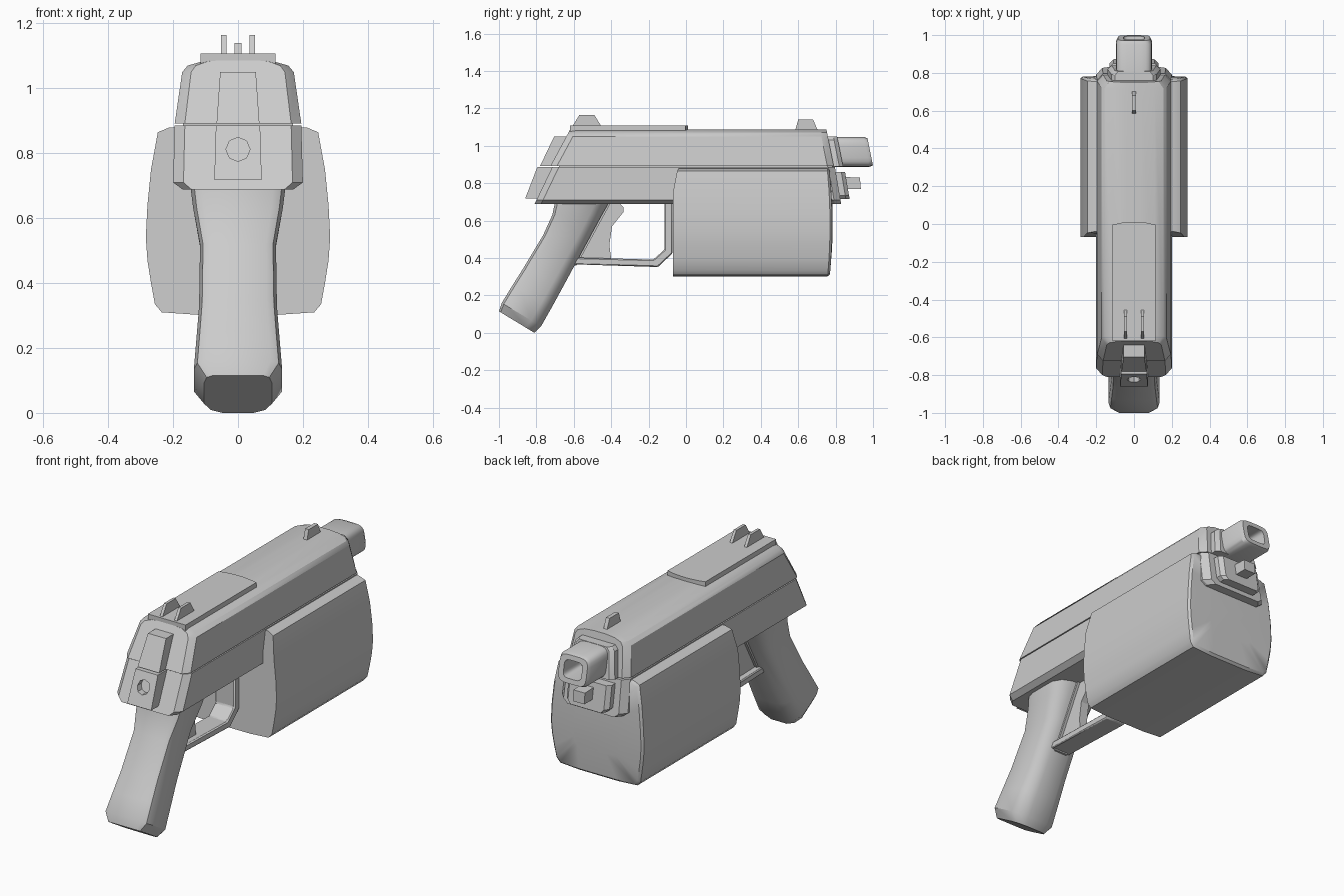
import bpy, bmesh, math
from mathutils import Vector

if "Cube" in bpy.data.objects:
    bpy.data.objects.remove(bpy.data.objects["Cube"])

grey = bpy.data.materials.new("light grey")
grey.use_nodes = True
COLOR = (0.6, 0.6, 0.6, 1)
grey.diffuse_color = COLOR
grey.node_tree.nodes["Principled BSDF"].inputs["Base Color"].default_value = COLOR


def finish(name, bm, bevel=0, segments=1, smooth=30):
    bmesh.ops.recalc_face_normals(bm, faces=bm.faces)
    mesh = bpy.data.meshes.new(name)
    bm.to_mesh(mesh)
    bm.free()
    mesh.materials.append(grey)
    obj = bpy.data.objects.new(name, mesh)
    bpy.context.collection.objects.link(obj)
    bpy.ops.object.select_all(action="DESELECT")
    obj.select_set(True)
    bpy.context.view_layer.objects.active = obj
    bpy.ops.object.shade_smooth_by_angle(angle=math.radians(smooth))
    if bevel:
        mod = obj.modifiers.new("bevel", "BEVEL")
        mod.width, mod.segments, mod.limit_method = bevel, segments, "ANGLE"
    return obj


def loft(name, rings, closed=False, **kw):
    """Skin rings of equal point count, capped at both ends unless closed."""
    bm = bmesh.new()
    loops = [[bm.verts.new(p) for p in ring] for ring in rings]
    n = len(loops[0])
    pairs = list(zip(loops, loops[1:])) + ([(loops[-1], loops[0])] if closed else [])
    for a, b in pairs:
        for i in range(n):
            j = (i + 1) % n
            bm.faces.new((a[i], a[j], b[j], b[i]))
    if not closed:
        bm.faces.new(loops[0])
        bm.faces.new(loops[-1])
    return finish(name, bm, **kw)


def side_plate(name, profile, half, x=0, **kw):
    """Extrude a (y, z) profile across x."""
    return loft(name, [[(x + s * half, y, z) for y, z in profile] for s in (-1, 1)], **kw)


def mirrored(half):
    """Close a right-hand (x, z) outline, listed bottom to top."""
    return half + [(-x, z) for x, z in reversed(half)]


def body(name, half, z0, rear, front, chamfer=0.035, **kw):
    """Long body whose slanted ends are (y at z0, slope) and have side chamfers."""
    section = mirrored(half)
    rings = []
    for (y, k), inset, narrow in ((rear, 0, 0.84), (rear, chamfer, 1),
                                  (front, -chamfer, 1), (front, 0, 0.84)):
        rings.append([(x * narrow, y + inset + k * (z - z0), z) for x, z in section])
    return loft(name, rings, **kw)


# Upper slide and lower frame, separated by a narrow seam
body("slide", [(0.195, 0.892), (0.172, 1.05), (0.155, 1.07), (0.11, 1.083), (0.04, 1.088)],
     0.892, (-0.725, 0.54), (0.79, -0.2))
body("frame", [(0.17, 0.688), (0.2, 0.71), (0.195, 0.886)],
     0.688, (-0.81, 0.48), (0.83, -0.17))
side_plate("seam_core", [(-0.68, 0.87), (0.76, 0.87), (0.76, 0.91), (-0.68, 0.91)], 0.17)

# Stepped plates on the muzzle end
body("muzzle_plate", [(0.14, 0.89), (0.12, 1.03), (0.1, 1.05)], 0.89, (0.6, 0), (0.84, -0.2), 0.02)
body("lower_muzzle_plate", [(0.11, 0.715), (0.13, 0.735), (0.13, 0.86)],
     0.715, (0.6, 0), (0.875, -0.17), 0.02)
side_plate("muzzle_peg", [(0.8, 0.77), (0.935, 0.77), (0.93, 0.83), (0.8, 0.835)], 0.035)


# Barrel: rounded square tube with a recessed bore
def squircle(r, y, slope, n=24, power=0.45):
    ring = []
    for i in range(n):
        a = math.tau * (i + 0.5) / n
        c, s = math.cos(a), math.sin(a)
        x = r * math.copysign(abs(c) ** power, c)
        z = 0.85 * r * math.copysign(abs(s) ** power, s)
        ring.append((x, y + slope * z, 0.968 + z))
    return ring


loft("barrel", [squircle(0.095, 0.78, 0), squircle(0.095, 0.965, -0.2),
                squircle(0.085, 0.985, -0.2), squircle(0.055, 0.985, -0.2),
                squircle(0.048, 0.85, 0)])

# Bulged front housing
half = [(0.12, 0.302), (0.235, 0.31), (0.256, 0.335), (0.268, 0.40), (0.279, 0.47), (0.284, 0.54),
        (0.279, 0.64), (0.268, 0.75), (0.247, 0.865), (0.21, 0.88)]


def housing_ring(y, scale, bulge):
    return [(x * scale, y + bulge * (1 - ((z - 0.58) / 0.3) ** 2),
             0.59 + (z - 0.59) * scale) for x, z in mirrored(half)]


back = [(x, -0.07 + max(0, z - 0.82) * 0.5, z) for x, z in mirrored(half)]
loft("front_housing", [back, housing_ring(0.755, 1, 0.015), housing_ring(0.768, 0.96, 0.013),
                       housing_ring(0.78, 0.5, 0.004)], smooth=40)


# Grip: slanted rounded sections from frame to butt
def grip_ring(back, front, w):
    a, b = Vector(back), Vector(front)
    shape = [(0, 0.74), (0.05, 0.92), (0.2, 1), (0.75, 1), (0.92, 0.8), (1, 0.45)]
    pts = [(w * k, *a.lerp(b, t)) for t, k in shape]
    return pts + [(-x, y, z) for x, y, z in reversed(pts)]


loft("grip", [grip_ring(*s) for s in (
    ((-0.70, 0.70), (-0.41, 0.70), 0.147),
    ((-0.715, 0.63), (-0.45, 0.63), 0.138),
    ((-0.765, 0.52), (-0.515, 0.51), 0.117),
    ((-0.87, 0.345), (-0.65, 0.26), 0.12),
    ((-0.93, 0.25), (-0.71, 0.15), 0.128),
    ((-0.985, 0.16), (-0.775, 0.035), 0.136),
    ((-1.0, 0.115), (-0.81, 0.0), 0.105))], smooth=35)
side_plate("grip_front_strap", [(-0.46, 0.69), (-0.405, 0.69), (-0.585, 0.36), (-0.64, 0.36)], 0.04)

# Trigger and its guard
outer = [(-0.62, 0.367), (-0.15, 0.352), (-0.072, 0.425), (-0.072, 0.70)]
inner = [(-0.115, 0.70), (-0.115, 0.445), (-0.175, 0.392), (-0.60, 0.403)]
side_plate("trigger_guard", outer + inner, 0.06, bevel=0.006)
side_plate("trigger", [(-0.58, 0.39), (-0.40, 0.395), (-0.41, 0.47), (-0.395, 0.57),
                       (-0.335, 0.645), (-0.335, 0.672), (-0.36, 0.70), (-0.44, 0.70)], 0.025)

# Top cover plate with a slightly bowed leading edge
arc = [(0.115 * t, 0.012 - 0.016 * t * t) for t in (1, 0.6, 0.2, -0.2, -0.6, -1)]
outline = arc + [(-0.115, -0.62), (0.115, -0.62)]
loft("top_cover", [[(x, y, z) for x, y in outline] for z in (1.06, 1.108)])

# Sights
for side, label in ((-1, "right"), (1, "left")):
    side_plate("rear_sight_" + label, [(-0.61, 1.1), (-0.57, 1.165), (-0.49, 1.165), (-0.45, 1.1)],
               0.008, x=side * 0.044)
side_plate("front_sight", [(0.58, 1.07), (0.6, 1.14), (0.68, 1.14), (0.71, 1.07)], 0.011)


# Rear hammer panels, the lower one with an octagonal socket
def rear_panel(name, low, high, depth, wide, narrow, hole=None):
    (y0, z0), (y1, z1) = low, high
    bm = bmesh.new()
    corners = [(-wide, y0, z0), (wide, y0, z0), (narrow, y1, z1), (-narrow, y1, z1)]
    face = [bm.verts.new(p) for p in corners]
    rear = [bm.verts.new((x, y + depth, z)) for x, y, z in corners]
    for i in range(4):
        j = (i + 1) % 4
        bm.faces.new((face[i], face[j], rear[j], rear[i]))
    bm.faces.new(rear)
    if not hole:
        bm.faces.new(face)
        return finish(name, bm)
    # Octagonal opening stitched to the four corners, then sunk inwards
    zc, r = hole
    slope = (y1 - y0) / (z1 - z0)
    rim, floor = [], []
    for i in range(8):
        a = math.tau * (i - 3) / 8
        x, z = r * math.cos(a), zc + r * math.sin(a)
        y = y0 + slope * (z - z0)
        rim.append(bm.verts.new((x, y, z)))
        floor.append(bm.verts.new((x, y + 0.035, z)))
    for i in range(8):
        j = (i + 1) % 8
        bm.faces.new((rim[i], rim[j], floor[j], floor[i]))
    for i in range(4):
        a, b, c = rim[2 * i], rim[2 * i + 1], rim[(2 * i + 2) % 8]
        bm.faces.new((face[i], face[(i + 1) % 4], c, b, a))
    bm.faces.new(floor)
    return finish(name, bm)


rear_panel("upper_rear_panel", (-0.78, 0.892), (-0.705, 1.05), 0.12, 0.066, 0.055)
rear_panel("lower_rear_panel", (-0.86, 0.718), (-0.795, 0.886), 0.12, 0.073, 0.068, (0.812, 0.037))
